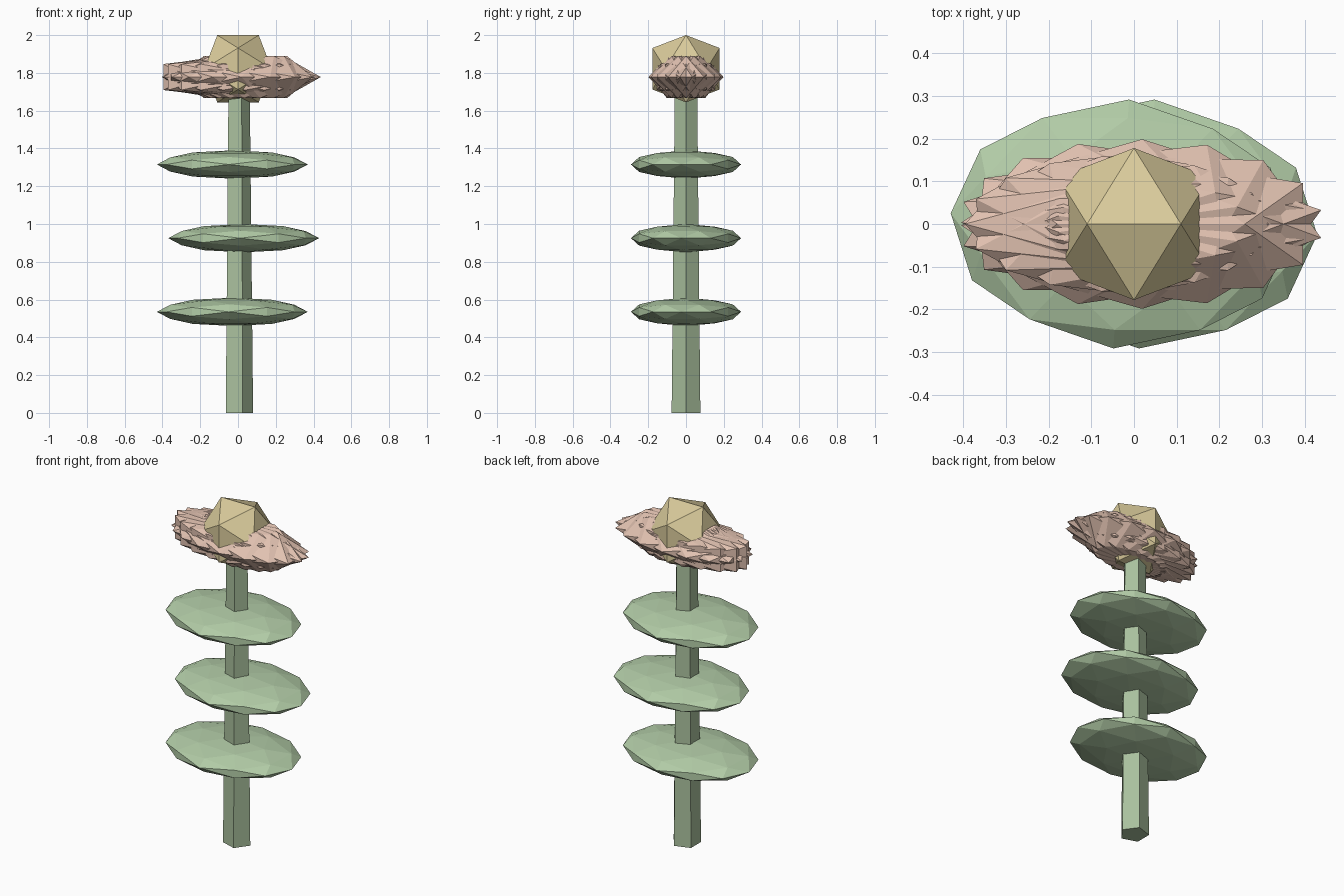
import bpy, bmesh, math
from mathutils import Vector, Matrix

if "Cube" in bpy.data.objects:
    bpy.data.objects.remove(bpy.data.objects["Cube"])


def material(name, rgb):
    m = bpy.data.materials.new(name)
    m.diffuse_color = (*rgb, 1)
    m.use_nodes = True
    m.node_tree.nodes["Principled BSDF"].inputs["Base Color"].default_value = m.diffuse_color
    return m


def make_object(name, bm, mat):
    bmesh.ops.recalc_face_normals(bm, faces=bm.faces[:])
    me = bpy.data.meshes.new(name)
    bm.to_mesh(me)
    bm.free()
    me.materials.append(mat)
    ob = bpy.data.objects.new(name, me)
    bpy.context.collection.objects.link(ob)
    return ob


def ico_points(split):
    """Unit icosahedron with an edge along x on top, optionally split once."""
    t = (1 + math.sqrt(5)) / 2
    pts = []
    for s in (-1, 1):
        for u in (-t, t):
            pts += [Vector((s, 0, u)), Vector((0, u, s)), Vector((u, s, 0))]
    if split:
        pts += [(a + b) / 2 for i, a in enumerate(pts) for b in pts[:i]
                if (a - b).length < 2.1]
    return [p.normalized() for p in pts]


def add_ico(name, mat, matrix, split=False):
    bm = bmesh.new()
    for p in ico_points(split):
        bm.verts.new(matrix @ p)
    bmesh.ops.convex_hull(bm, input=bm.verts[:])
    return make_object(name, bm, mat)


def move(x, y, z):
    return Matrix.Translation((x, y, z))


def scale(x, y, z):
    return Matrix.Diagonal((x, y, z, 1))


def turn(angle):
    return Matrix.Rotation(angle, 4, 'Z')


green = material("stem_green", (0.40, 0.53, 0.34))
leaf_green = material("leaf_green", (0.45, 0.61, 0.39))
pink = material("petal_pink", (0.76, 0.54, 0.44))
gold = material("center_gold", (0.70, 0.60, 0.33))

# Five-sided tapered stem with a corner towards +x
bm = bmesh.new()
rings = [[bm.verts.new((r * math.cos(i * math.tau / 5),
                        r * math.sin(i * math.tau / 5), z)) for i in range(5)]
         for r, z in ((0.08, 0), (0.062, 1.74))]
for i in range(5):
    j = (i + 1) % 5
    bm.faces.new((rings[0][i], rings[0][j], rings[1][j], rings[1][i]))
bm.faces.new(rings[0][::-1])
bm.faces.new(rings[1])
make_object("stem", bm, green)

# Three flat leaves, alternately shifted left and right
for i, z in enumerate((0.535, 0.925, 1.315)):
    side = 1 if i == 1 else -1
    add_ico(f"leaf_{i + 1}", leaf_green,
            move(0.03 * side, 0, z) @ turn(math.radians(-3.6))
            @ scale(0.40, 0.292, 0.075), True)

# Ring of overlapping flattened petals, each turned before squashing
COUNT = 10
for i in range(COUNT):
    a = i * math.tau / COUNT
    if a > math.pi + 0.01:
        a -= math.tau
    add_ico(f"petal_{i + 1}", pink,
            move(0.04 * math.cos(a), 0.018 * math.sin(a), 1.778)
            @ scale(0.418, 0.182, 0.131) @ turn(a / 2))

# Flower centre
add_ico("flower_center", gold, move(0, 0, 1.822) @ scale(0.209, 0.209, 0.209))
